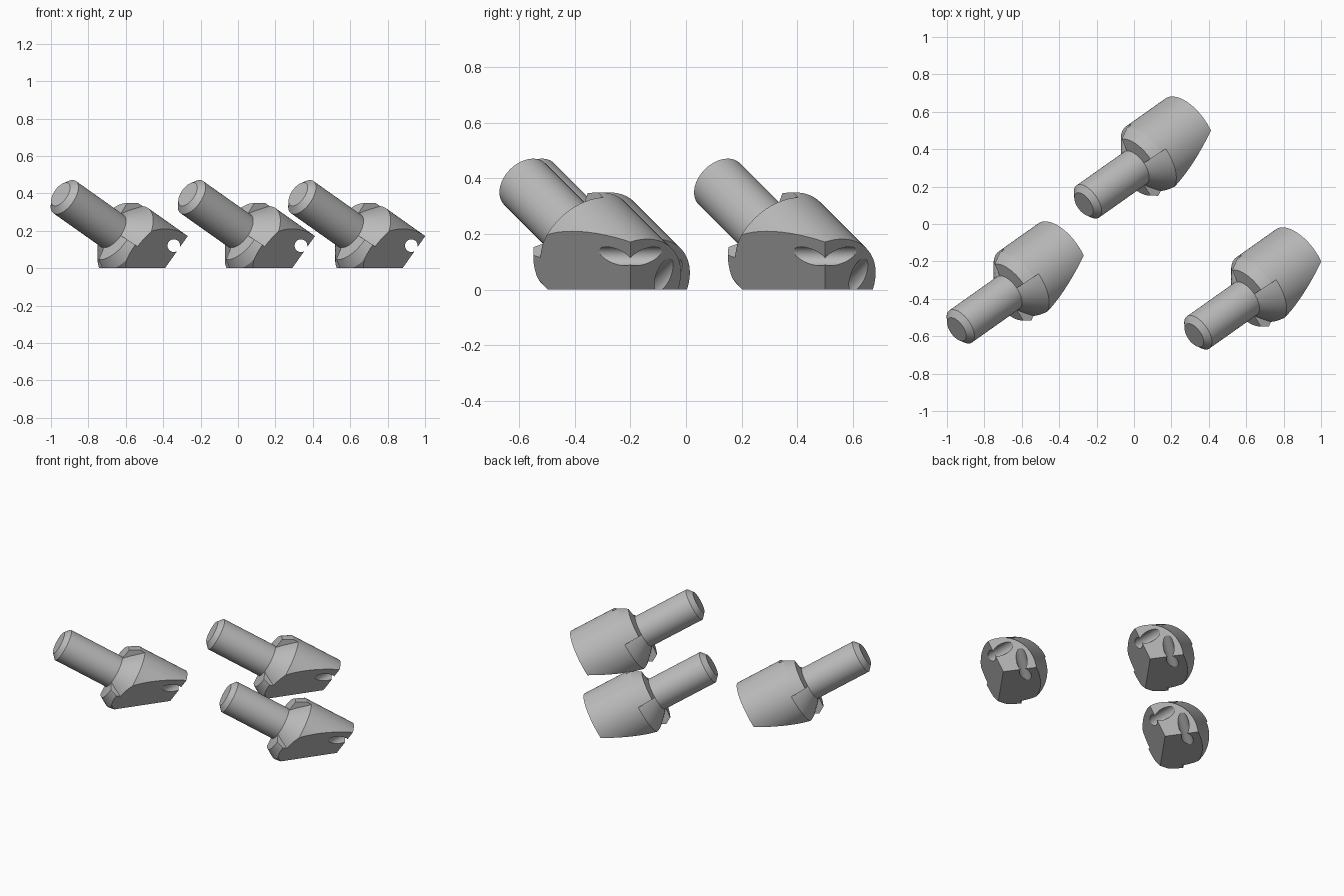
import bpy, bmesh
from math import radians, cos, sin
from mathutils import Vector, Matrix

old = bpy.data.objects.get("Cube")
if old:
    bpy.data.objects.remove(old, do_unlink=True)

grey = bpy.data.materials.new("plain grey")
grey.use_nodes = True
grey.diffuse_color = (0.5, 0.5, 0.5, 1)
grey.node_tree.nodes["Principled BSDF"].inputs["Base Color"].default_value = (0.5, 0.5, 0.5, 1)

# Pin axis, and the two cap edges where the flats meet the end cap
axis = Vector((0.5 ** 0.5, 0.5, -0.5))
edge_a = Vector((1, 0, 2 ** 0.5)).normalized()
edge_b = Vector((-1, 2 ** 0.5, 0)).normalized()
side = edge_a.cross(axis)
frame = Matrix((edge_a, side, -axis)).transposed()
HEAD, SHAFT = 0.21, 0.105

# Profiles as (radius, distance back from the cap): cone shoulder or raised lug
tail = [(SHAFT, 0.40), (SHAFT, 0.76), (0.072, 0.79)]
cone = [(HEAD, 0), (HEAD, 0.30), (0.175, 0.335), (0.14, 0.37)] + tail
lug = [(HEAD, 0), (HEAD, 0.30), (HEAD, 0.335), (0.175, 0.393)] + tail

# Angular columns: two opposite lugs, with a doubled column at every step
middle = 54.74
half = 38
columns = []
for start, end, profile in ((-half, half, lug), (half, 180 - half, cone),
                            (180 - half, 180 + half, lug), (180 + half, 360 - half, cone)):
    steps = 20
    for i in range(steps + 1):
        columns.append((radians(middle + start + (end - start) * i / steps), profile))

bm = bmesh.new()
rings = [[bm.verts.new((r * cos(a), r * sin(a), z)) for r, z in prof] for a, prof in columns]
for i, col in enumerate(rings):
    nxt = rings[(i + 1) % len(rings)]
    for j in range(len(cone) - 1):
        bm.faces.new((col[j], nxt[j], nxt[j + 1], col[j + 1]))
bmesh.ops.remove_doubles(bm, verts=bm.verts[:], dist=0.00001)
bmesh.ops.dissolve_degenerate(bm, edges=bm.edges[:], dist=0.00001)
bmesh.ops.holes_fill(bm, edges=[e for e in bm.edges if e.is_boundary], sides=0)
bmesh.ops.transform(bm, matrix=frame.to_4x4(), verts=bm.verts[:])

# Two slanted flats through the cap centre
for normal in (Vector((0, 0, -1)), Vector((axis.x, -axis.y, axis.z))):
    bmesh.ops.bisect_plane(bm, geom=bm.verts[:] + bm.edges[:] + bm.faces[:], dist=0.00001,
                           plane_co=(0, 0, 0), plane_no=normal, clear_outer=True)
    bmesh.ops.holes_fill(bm, edges=[e for e in bm.edges if e.is_boundary], sides=0)
bmesh.ops.recalc_face_normals(bm, faces=bm.faces[:])
mesh = bpy.data.meshes.new("pin")
bm.to_mesh(mesh)
bm.free()
mesh.materials.append(grey)
pin = bpy.data.objects.new("pin_1", mesh)
bpy.context.collection.objects.link(pin)

# Cross holes running from the cap out through each flat
for edge, direction in ((edge_a, Vector((0, 1, 0))),
                        (edge_b, Vector((axis.x, 0.5, 0.5)))):
    centre = edge * 0.125 - axis * 0.036
    bpy.ops.mesh.primitive_cylinder_add(vertices=32, radius=0.034, depth=0.36, location=centre,
                                        rotation=direction.to_track_quat('Z', 'Y').to_euler())
    cutter = bpy.context.object
    cutter.name = "hole_cutter"
    cutter.hide_render = True
    cutter.data.materials.append(grey)
    cut = pin.modifiers.new("hole", 'BOOLEAN')
    cut.operation = 'DIFFERENCE'
    cut.solver = 'EXACT'
    cut.object = cutter
    bpy.context.view_layer.objects.active = pin
    bpy.ops.object.modifier_apply(modifier=cut.name)
    bpy.data.objects.remove(cutter, do_unlink=True)

bpy.ops.object.select_all(action='DESELECT')
pin.select_set(True)
bpy.context.view_layer.objects.active = pin
bpy.ops.object.shade_smooth_by_angle(angle=radians(25))

# Three identical pins
pin.location = (-0.39, -0.168, 0)
for number, place in ((2, (0.29, 0.5, 0)), (3, (0.88, -0.2, 0))):
    copy = bpy.data.objects.new(f"pin_{number}", pin.data)
    copy.location = place
    bpy.context.collection.objects.link(copy)
